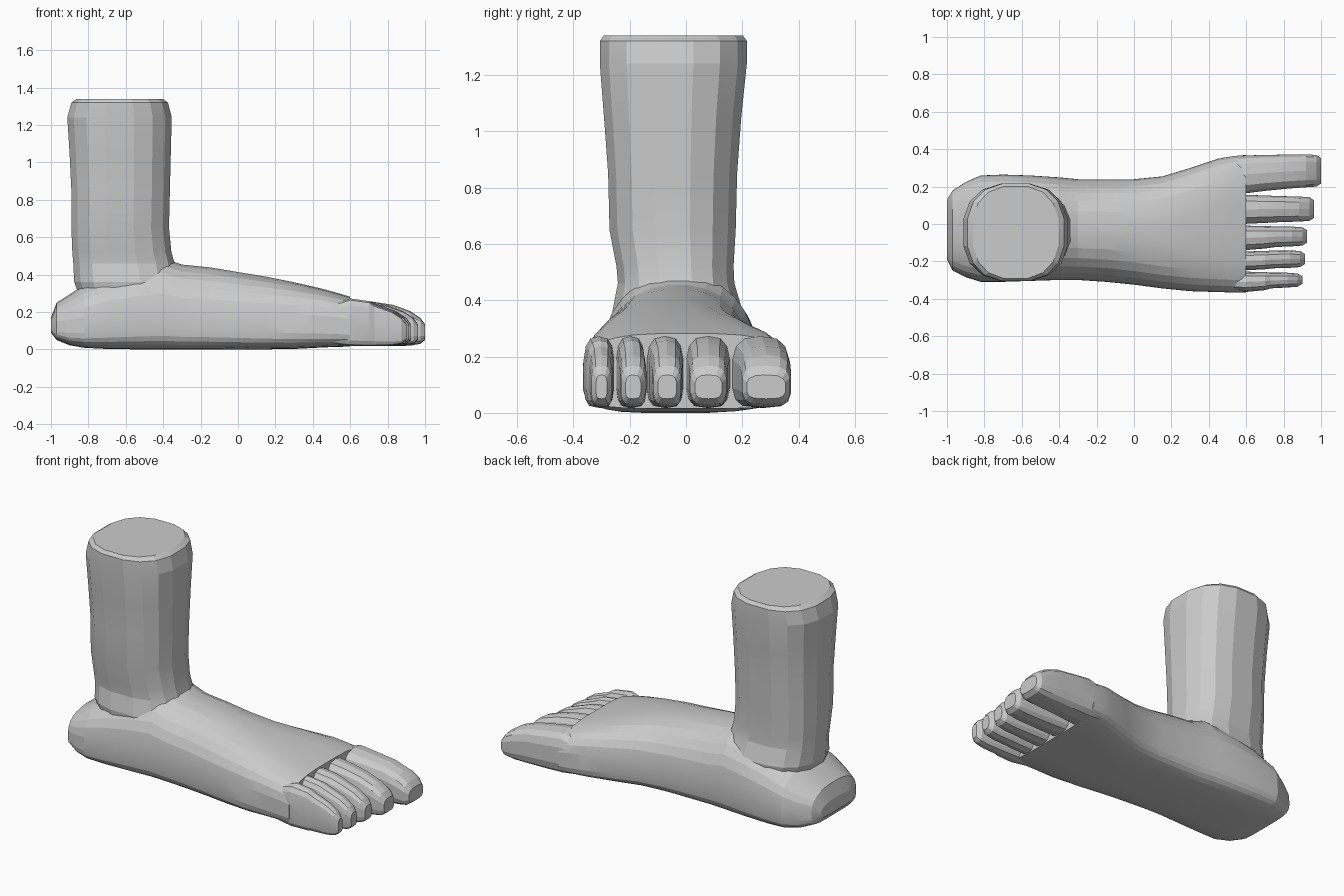
import bpy, bmesh, math

skin = bpy.data.materials.new("plain grey")
skin.diffuse_color = (0.6, 0.6, 0.6, 1)


def ring(count, c, lo, hi, n_hi, n_lo):
    """Rounded-box outline: c = (u, v) middle, lo/hi = limits, exponents for upper/lower half."""
    pts = []
    for i in range(count):
        t = 2 * math.pi * (i + 0.5) / count
        cs, sn = math.cos(t), math.sin(t)
        n = n_hi if sn > 0 else n_lo
        u = abs(cs) ** (2 / n) * (hi[0] - c[0] if cs > 0 else lo[0] - c[0])
        v = abs(sn) ** (2 / n) * (hi[1] - c[1] if sn > 0 else lo[1] - c[1])
        pts.append((c[0] + u, c[1] + v))
    return pts


def loft(name, rings):
    """Skin a closed solid through a list of 3D rings."""
    bm = bmesh.new()
    rows = [[bm.verts.new(p) for p in r] for r in rings]
    n = len(rows[0])
    for a, b in zip(rows, rows[1:]):
        for i in range(n):
            j = (i + 1) % n
            bm.faces.new((a[i], a[j], b[j], b[i]))
    bm.faces.new(rows[0])
    bm.faces.new(rows[-1])
    bmesh.ops.recalc_face_normals(bm, faces=bm.faces)
    mesh = bpy.data.meshes.new(name)
    bm.to_mesh(mesh)
    bm.free()
    mesh.materials.append(skin)
    obj = bpy.data.objects.new(name, mesh)
    bpy.context.collection.objects.link(obj)
    return obj


# Foot body, heel to ball: x, y min, y max, z min, z max, roundness of the top
body = [
    (-1.00, -0.19, 0.13, 0.09, 0.17, 2.6),
    (-0.97, -0.25, 0.18, 0.05, 0.25, 2.6),
    (-0.90, -0.285, 0.225, 0.022, 0.295, 2.6),
    (-0.82, -0.31, 0.26, 0.008, 0.35, 2.5),
    (-0.70, -0.31, 0.265, 0.002, 0.41, 2.4),
    (-0.55, -0.305, 0.26, 0.0, 0.46, 2.3),
    (-0.40, -0.30, 0.25, 0.0, 0.49, 2.2),
    (-0.30, -0.30, 0.24, 0.0, 0.455, 2.2),
    (-0.15, -0.31, 0.24, 0.0, 0.44, 2.2),
    (0.00, -0.325, 0.24, 0.0, 0.415, 2.3),
    (0.15, -0.345, 0.255, 0.0, 0.39, 2.5),
    (0.30, -0.36, 0.30, 0.002, 0.36, 2.8),
    (0.45, -0.365, 0.35, 0.01, 0.325, 3.2),
    (0.53, -0.367, 0.364, 0.013, 0.303, 3.4),
    (0.60, -0.366, 0.37, 0.015, 0.282, 3.4),
]
foot = loft("foot", [
    [(x, y, z) for y, z in ring(28, ((y0 + y1) / 2, z0 + 0.38 * (z1 - z0)),
                                (y0, z0), (y1, z1), n, 4.5)]
    for x, y0, y1, z0, z1, n in body])

# Lower leg: z, x min, x max, y min, y max
shin = [
    (0.25, -0.84, -0.31, -0.25, 0.19),
    (0.36, -0.88, -0.315, -0.265, 0.205),
    (0.46, -0.885, -0.335, -0.245, 0.175),
    (0.52, -0.89, -0.352, -0.25, 0.172),
    (0.65, -0.895, -0.365, -0.275, 0.18),
    (0.85, -0.895, -0.36, -0.28, 0.185),
    (1.05, -0.905, -0.355, -0.295, 0.20),
    (1.24, -0.917, -0.35, -0.31, 0.22),
    (1.32, -0.895, -0.37, -0.31, 0.22),
    (1.34, -0.865, -0.40, -0.295, 0.205),
]
leg = loft("leg", [
    [(x, y, z) for x, y in ring(16, ((x0 + x1) / 2, (y0 + y1) / 2),
                                (x0, y0), (x1, y1), 2.5, 2.5)]
    for z, x0, x1, y0, y1 in shin])

# Toes: y limits at the root, y limits near the tip, tip x
toes = [
    (0.163, 0.368, 0.195, 0.374, 1.0),
    (0.0, 0.157, 0.012, 0.148, 0.962),
    (-0.14, -0.008, -0.12, -0.013, 0.925),
    (-0.248, -0.146, -0.235, -0.14, 0.913),
    (-0.364, -0.254, -0.34, -0.26, 0.90),
]
parts = [leg]
for k, (a0, b0, a1, b1, tip) in enumerate(toes):
    # x, blend from root to tip, side inset, z min, z max
    steps = [
        (0.50, 0.0, 0.012, 0.03, 0.24),
        (0.60, 0.0, 0.0, 0.018, 0.272),
        (0.70, 0.4, 0.0, 0.017, 0.258),
        (tip - 0.17, 0.8, 0.0, 0.018, 0.238),
        (tip - 0.08, 1.0, 0.0, 0.02, 0.205),
        (tip - 0.025, 1.0, 0.004, 0.03, 0.168),
        (tip, 1.0, 0.02, 0.05, 0.135),
    ]
    rings = []
    for x, f, inset, z0, z1 in steps:
        a = a0 + (a1 - a0) * f + inset
        b = b0 + (b1 - b0) * f - inset
        rings.append([(x, y, z) for y, z in ring(
            14, ((a + b) / 2, (z0 + z1) / 2), (a, z0), (b, z1), 2.9, 3.6)])
    parts.append(loft("toe_%d" % (k + 1), rings))

# Merge leg and toes into one continuous skin
bpy.context.view_layer.objects.active = foot
for part in parts:
    mod = foot.modifiers.new("merge", 'BOOLEAN')
    mod.operation = 'UNION'
    mod.solver = 'EXACT'
    mod.object = part
    bpy.ops.object.modifier_apply(modifier=mod.name)
    bpy.data.objects.remove(part)

foot.select_set(True)
bpy.ops.object.shade_smooth_by_angle(angle=math.radians(12))
